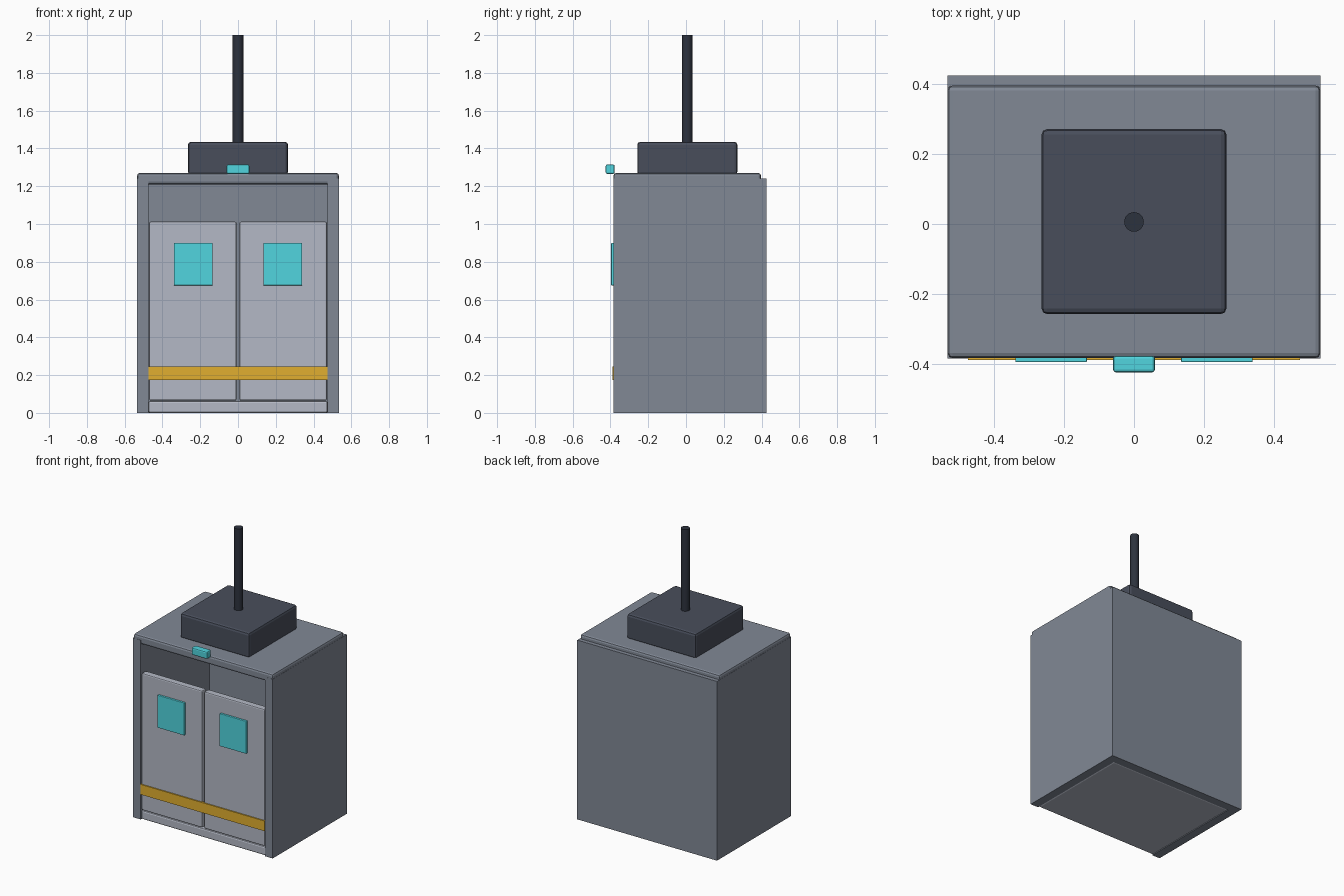
import bpy, math

if "Cube" in bpy.data.objects:
    bpy.data.objects.remove(bpy.data.objects["Cube"])


def material(name, rgb):
    m = bpy.data.materials.new(name)
    m.diffuse_color = (*[c ** 2.2 for c in rgb], 1)
    m.use_nodes = True
    m.node_tree.nodes["Principled BSDF"].inputs["Base Color"].default_value = m.diffuse_color
    return m


WALL = material("wall_grey", (0.50, 0.53, 0.58))
DOOR = material("door_grey", (0.70, 0.72, 0.77))
DARK = material("housing_dark", (0.29, 0.31, 0.36))
ROPE = material("cable_dark", (0.19, 0.21, 0.25))
CYAN = material("glass_cyan", (0.32, 0.83, 0.87))
AMBER = material("stripe_amber", (0.88, 0.68, 0.20))


def box(name, x, y, z, mat, bevel=0.0):
    """Box from (min, max) ranges, with optional rounded edges."""
    bpy.ops.mesh.primitive_cube_add(
        size=1, location=[(a + b) / 2 for a, b in (x, y, z)])
    ob = bpy.context.object
    ob.name = name
    ob.scale = [b - a for a, b in (x, y, z)]
    bpy.ops.object.transform_apply(location=False, rotation=False, scale=True)
    ob.data.materials.append(mat)
    if bevel:
        mod = ob.modifiers.new("bevel", 'BEVEL')
        mod.width = bevel
        mod.segments = 2
    return ob


def mirrored(x, side):
    return tuple(sorted((x[0] * side, x[1] * side)))


# Cab shell
box("floor", (-0.475, 0.475), (-0.38, 0.366), (0, 0.062), DOOR, 0.01)
box("back_wall", (-0.535, 0.535), (0.365, 0.425), (0, 1.24), WALL)
box("roof", (-0.534, 0.534), (-0.384, 0.397), (1.21, 1.27), WALL, 0.014)

# Side walls, sliding doors and door windows
for side, label in ((-1, "left"), (1, "right")):
    box(label + "_wall", mirrored((0.475, 0.535), side), (-0.385, 0.365), (0, 1.24), WALL)
    box(label + "_door", mirrored((0.008, 0.47), side), (-0.382, -0.335), (0.065, 1.012), DOOR, 0.008)
    box(label + "_window", mirrored((0.135, 0.34), side), (-0.396, -0.37), (0.675, 0.90), CYAN, 0.003)

# Warning stripe across the doors
box("warning_stripe", (-0.475, 0.475), (-0.39, -0.375), (0.175, 0.245), AMBER)

# Indicator lamp above the doors
box("indicator_lamp", (-0.06, 0.06), (-0.425, -0.378), (1.265, 1.315), CYAN, 0.008)

# Hoist housing and cable
box("hoist_housing", (-0.265, 0.265), (-0.258, 0.272), (1.26, 1.435), DARK, 0.016)
bpy.ops.mesh.primitive_cylinder_add(vertices=24, radius=0.028, depth=0.6, location=(0, 0.006, 1.7))
cable = bpy.context.object
cable.name = "hoist_cable"
cable.data.materials.append(ROPE)
bpy.ops.object.shade_smooth_by_angle(angle=math.radians(35))
